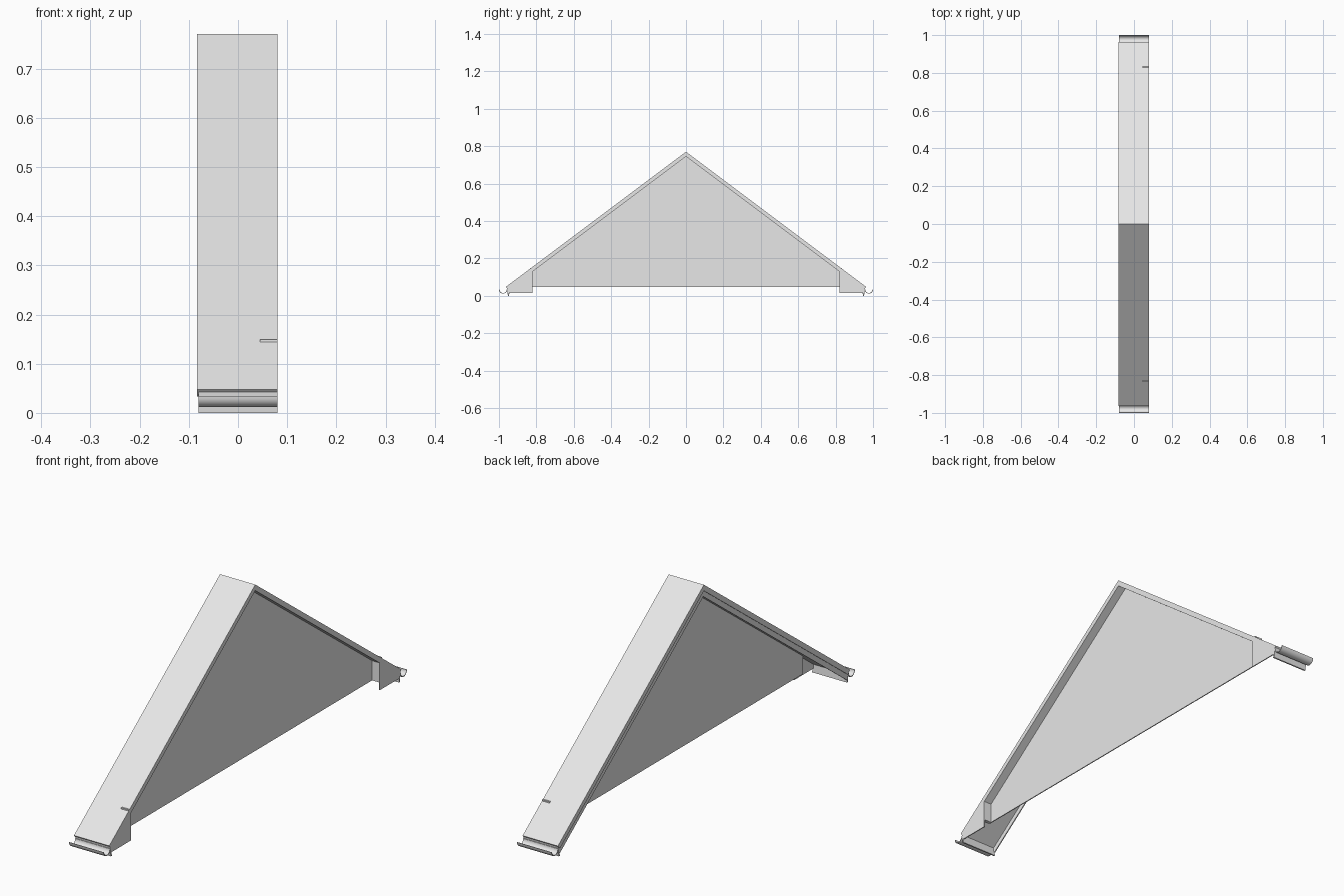
import bpy, bmesh, math

cube = bpy.data.objects.get("Cube")
if cube:
    bpy.data.objects.remove(cube, do_unlink=True)

grey = bpy.data.materials.new("light_grey")
grey.use_nodes = True
grey.diffuse_color = (0.8, 0.8, 0.8, 1)
grey.node_tree.nodes["Principled BSDF"].inputs["Base Color"].default_value = (0.8, 0.8, 0.8, 1)

PITCH, RIDGE = 0.75, 0.77
LEFT, RIGHT = 0.08, -0.08


def roof_z(y, drop=0.0):
    return RIDGE - PITCH * abs(y) - drop


def extrude(name, profile, x0, x1, smooth=False):
    """Extrude a closed (y, z) profile along x."""
    bm = bmesh.new()
    face = bm.faces.new([bm.verts.new((x0, y, z)) for y, z in profile])
    grown = bmesh.ops.extrude_face_region(bm, geom=[face])
    moved = [v for v in grown["geom"] if isinstance(v, bmesh.types.BMVert)]
    bmesh.ops.translate(bm, verts=moved, vec=(x1 - x0, 0, 0))
    bmesh.ops.recalc_face_normals(bm, faces=bm.faces)
    mesh = bpy.data.meshes.new(name)
    bm.to_mesh(mesh)
    bm.free()
    mesh.materials.append(grey)
    obj = bpy.data.objects.new(name, mesh)
    bpy.context.collection.objects.link(obj)
    if smooth:
        bpy.ops.object.select_all(action="DESELECT")
        obj.select_set(True)
        bpy.context.view_layer.objects.active = obj
        bpy.ops.object.shade_smooth_by_angle(angle=math.radians(35))
    return obj


def chevron(top, bottom, end, inner_end):
    """Closed band that follows both roof slopes."""
    return [(-end, roof_z(end, top)), (0, roof_z(0, top)), (end, roof_z(end, top)),
            (inner_end, roof_z(inner_end, bottom)), (0, roof_z(0, bottom)),
            (-inner_end, roof_z(inner_end, bottom))]


# Roof covering and the deeper board along its right-hand edge
extrude("roof", chevron(0, 0.025, 0.963, 0.949), -0.083, LEFT)
extrude("barge_board", chevron(0.02, 0.05, 0.955, 0.945), RIGHT, RIGHT + 0.004)

# Triangular gable wall, set in from the left edge
extrude("gable_wall", [(-0.83, 0.048), (0.83, 0.048), (0.83, roof_z(0.83, 0.02)),
                       (0, roof_z(0, 0.02)), (-0.83, roof_z(0.83, 0.02))], 0.041, 0.045)

# Eaves, the same at front and back
for side, s in (("front", -1), ("back", 1)):
    def part(name, pts, x0, x1, smooth=False):
        extrude(f"{side}_{name}", [(s * y, z) for y, z in pts], x0, x1, smooth)

    part("eave_plate", [(0.82, 0.016), (0.953, 0.016), (0.953, 0.04),
                        (0.82, roof_z(0.82, 0.015))], LEFT - 0.004, LEFT)
    part("eave_return", [(0.82, 0.048), (0.835, 0.048), (0.835, 0.149),
                         (0.82, 0.149)], 0.045, LEFT)
    part("fascia", [(0.946, 0), (0.952, 0), (0.958, 0.043), (0.95, 0.043)], RIGHT, LEFT)

    # Half-round gutter as a thin open channel
    angles = [math.pi * (1 + i / 12) for i in range(13)]
    arc = [(0.978 + r * math.cos(a), 0.034 + r * math.sin(a))
           for r, sweep in ((0.022, angles), (0.019, angles[::-1])) for a in sweep]
    part("gutter", arc, RIGHT, LEFT, smooth=True)
